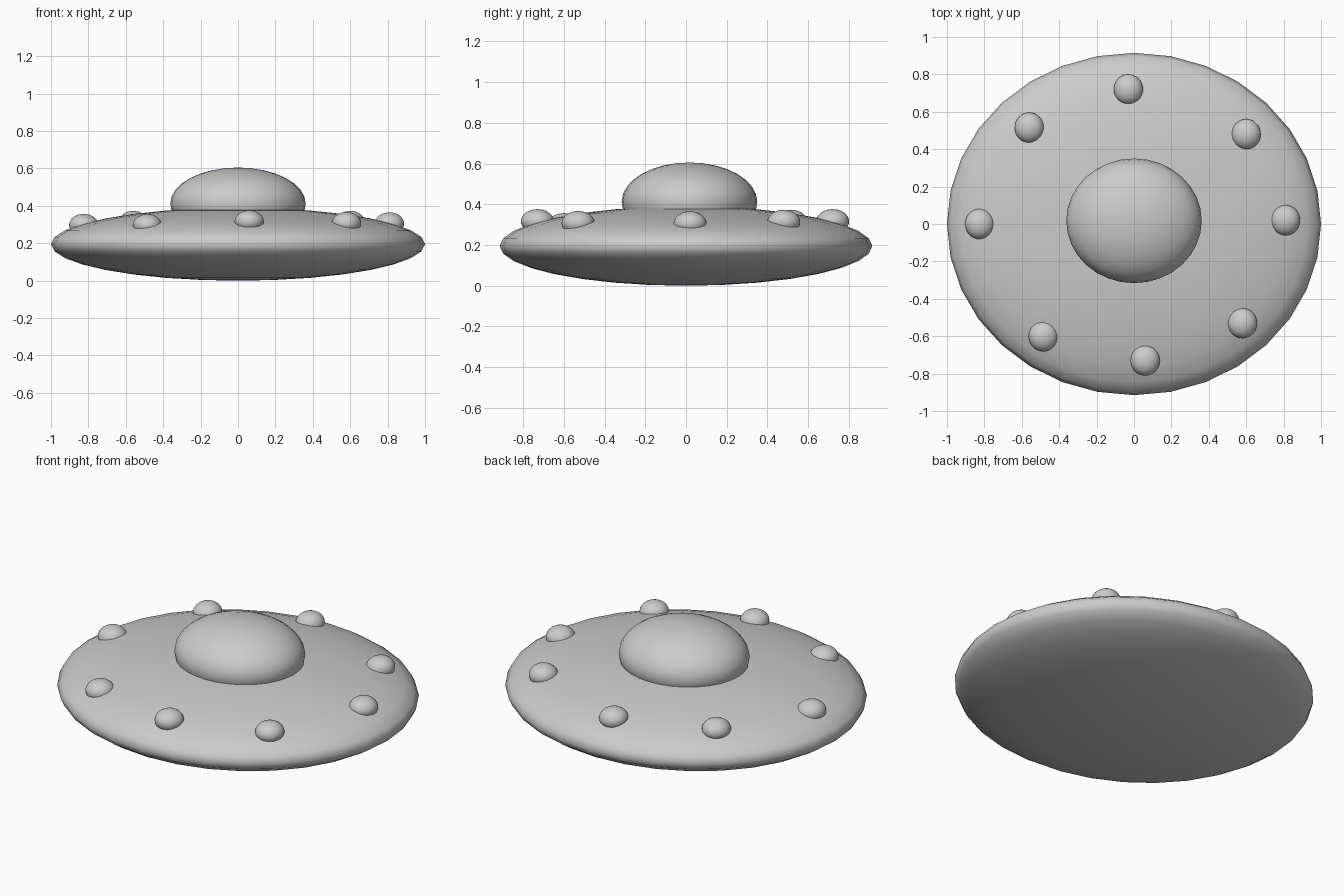
import bpy

if "Cube" in bpy.data.objects:
    bpy.data.objects.remove(bpy.data.objects["Cube"], do_unlink=True)

grey = bpy.data.materials.new("plain_grey")
grey.use_nodes = True
colour = (0.6, 0.6, 0.6, 1)
grey.diffuse_color = colour
grey.node_tree.nodes["Principled BSDF"].inputs["Base Color"].default_value = colour


def ellipsoid(name, centre, radii):
    """Smooth sphere stretched to the given radii."""
    bpy.ops.mesh.primitive_uv_sphere_add(segments=32, ring_count=16, radius=1, location=centre)
    obj = bpy.context.object
    obj.name = name
    obj.scale = radii
    bpy.ops.object.transform_apply(location=False, rotation=False, scale=True)
    bpy.ops.object.shade_smooth()
    obj.data.materials.append(grey)
    return obj


# Flattened saucer body and cabin dome
ellipsoid("saucer_hull", (0, 0, 0.195), (1, 0.915, 0.195))
ellipsoid("cabin_dome", (0, 0.017, 0.412), (0.362, 0.333, 0.193))

# Slightly uneven ring of lamps, each with its own x, y and top height
lamps = [(0.81, 0.02, 0.365), (0.60, 0.48, 0.373), (-0.03, 0.72, 0.376),
         (-0.56, 0.515, 0.373), (-0.825, 0, 0.357), (-0.485, -0.60, 0.356),
         (0.06, -0.73, 0.376), (0.58, -0.53, 0.367)]
for i, (x, y, top) in enumerate(lamps):
    ellipsoid(f"rim_lamp_{i + 1}", (x, y, top - 0.06), (0.078, 0.081, 0.06))
